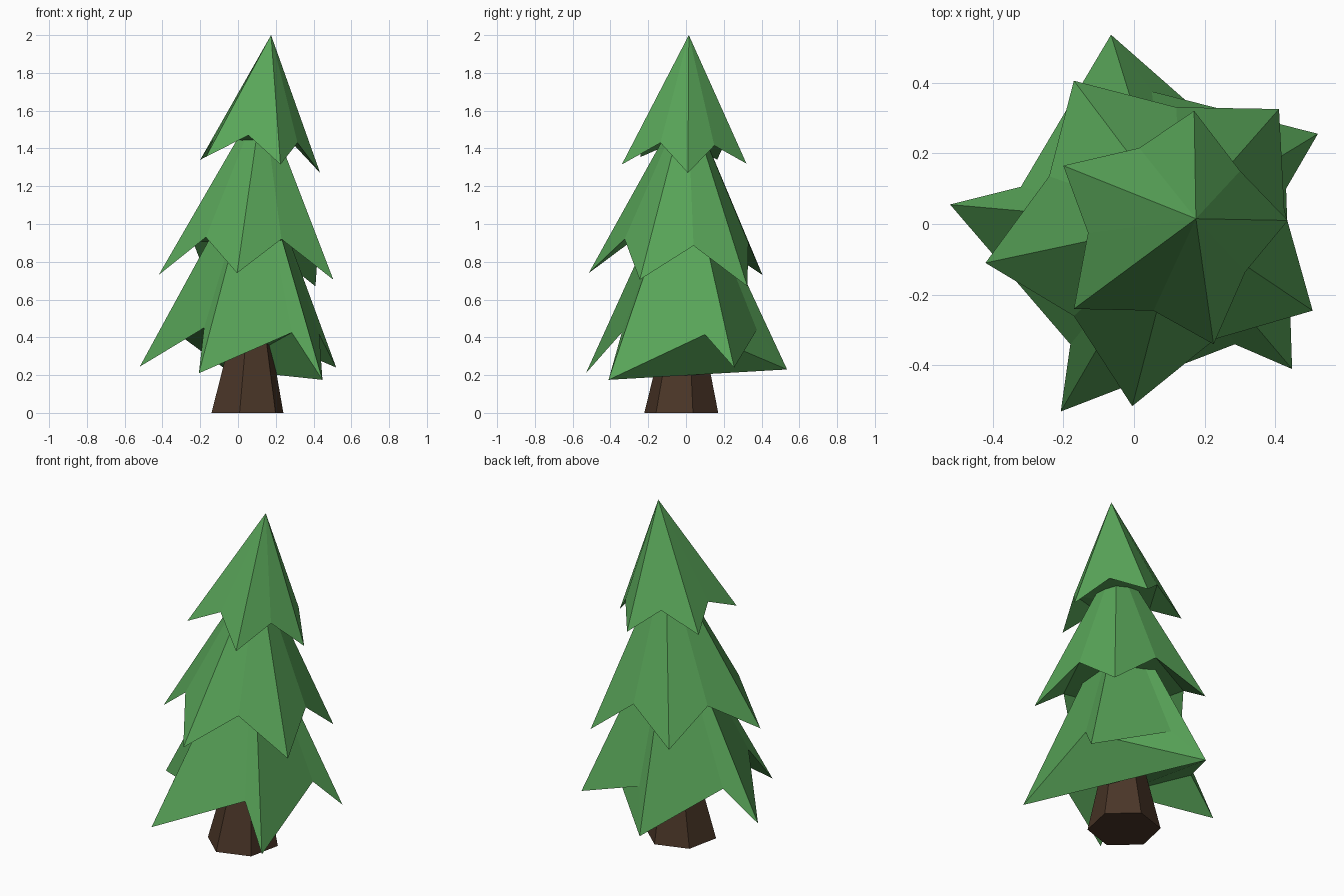
import bpy, bmesh, math

if "Cube" in bpy.data.objects:
    bpy.data.objects.remove(bpy.data.objects["Cube"])


def material(name, rgb):
    m = bpy.data.materials.new(name)
    m.diffuse_color = (*rgb, 1)
    m.use_nodes = True
    m.node_tree.nodes["Principled BSDF"].inputs["Base Color"].default_value = m.diffuse_color
    return m


green = material("needles", (0.10, 0.38, 0.10))
brown = material("bark", (0.07, 0.037, 0.021))


def finish(bm, name, mat):
    bmesh.ops.recalc_face_normals(bm, faces=bm.faces)
    me = bpy.data.meshes.new(name)
    bm.to_mesh(me)
    bm.free()
    me.materials.append(mat)
    ob = bpy.data.objects.new(name, me)
    bpy.context.collection.objects.link(ob)
    return ob


def tier(name, apex, rim, base_tris=None):
    """Star-shaped cone: rim alternates branch tip and notch, closed below."""
    bm = bmesh.new()
    top = bm.verts.new(apex)
    ring = [bm.verts.new(p) for p in rim]
    for i, v in enumerate(ring):
        bm.faces.new((top, v, ring[(i + 1) % len(ring)]))
    if base_tris:
        for t in base_tris:
            bm.faces.new([ring[i] for i in reversed(t)])
    else:
        base = bm.faces.new(ring[::-1])
        bmesh.ops.triangulate(bm, faces=[base])
    finish(bm, name, green)


# Bottom branches, with a drooping faceted underside
tier("lower_branches", (0.10, 0.0, 1.38), [
    (0.447, -0.41, 0.175), (0.43, 0.10, 0.415),
    (0.52, 0.255, 0.24), (0.05, 0.375, 0.44),
    (-0.065, 0.535, 0.23), (-0.32, 0.105, 0.42),
    (-0.52, 0.055, 0.245), (-0.18, -0.34, 0.45),
    (-0.207, -0.53, 0.21), (0.285, -0.34, 0.425)],
    [(0, 1, 4), (1, 2, 3), (1, 3, 4), (0, 4, 9),
     (9, 4, 7), (7, 8, 9), (7, 4, 5), (7, 5, 6)])

# Middle branches
tier("middle_branches", (0.13, 0.007, 1.68), [
    (0.505, -0.245, 0.705), (0.425, 0.04, 0.885),
    (0.41, 0.325, 0.67), (0.12, 0.33, 0.90),
    (-0.17, 0.405, 0.73), (-0.24, 0.135, 0.91),
    (-0.42, -0.11, 0.73), (-0.17, -0.26, 0.93),
    (-0.005, -0.515, 0.74), (0.23, -0.325, 0.92)])

# Top branches
tier("upper_branches", (0.175, 0.015, 2.0), [
    (0.435, 0.01, 1.27), (0.30, 0.15, 1.415),
    (0.17, 0.32, 1.32), (0.015, 0.215, 1.45),
    (-0.20, 0.165, 1.34), (-0.13, -0.025, 1.45),
    (-0.17, -0.24, 1.355), (0.055, -0.245, 1.47),
    (0.225, -0.34, 1.315), (0.315, -0.135, 1.43)])

# Six-sided tapering trunk, leaning slightly
bm = bmesh.new()
rings = []
for x, y, z, r in [(0.05, -0.025, 0.0, 0.2), (0.066, -0.015, 0.4, 0.11), (0.08, 0.0, 0.7, 0.08)]:
    rings.append([bm.verts.new((x + r * math.cos(math.radians(18 + 60 * i)),
                                y + r * math.sin(math.radians(18 + 60 * i)), z))
                  for i in range(6)])
for a, b in zip(rings, rings[1:]):
    for i in range(6):
        j = (i + 1) % 6
        bm.faces.new((a[i], a[j], b[j], b[i]))
bm.faces.new(rings[0][::-1])
bm.faces.new(rings[-1])
finish(bm, "trunk", brown)
